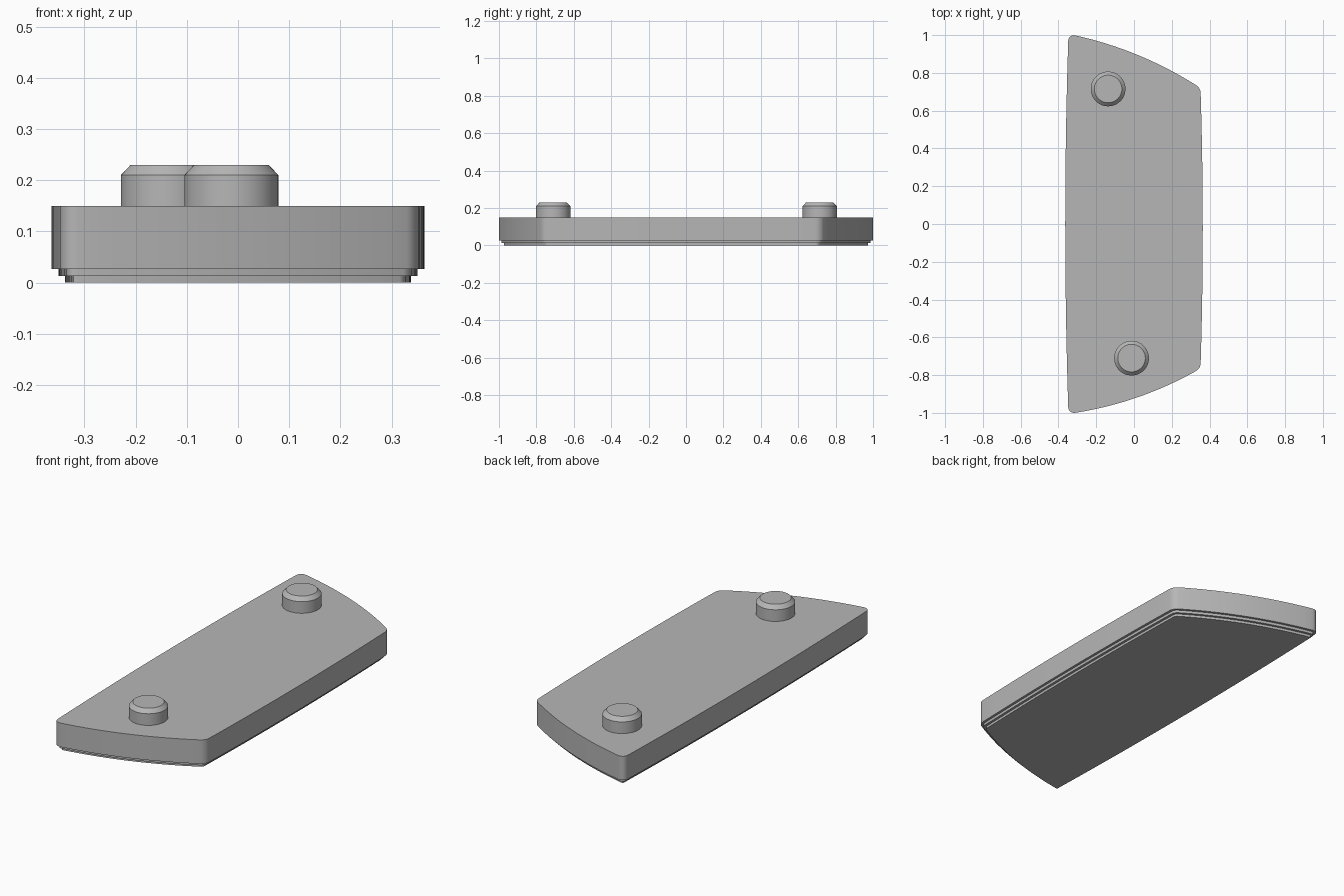
import bpy, bmesh, math
from mathutils import Vector

cube = bpy.data.objects.get("Cube")
if cube:
    bpy.data.objects.remove(cube)

gray = bpy.data.materials.new("plain_gray")
gray.use_nodes = True
gray.diffuse_color = (0.47, 0.47, 0.47, 1)
gray.node_tree.nodes["Principled BSDF"].inputs["Base Color"].default_value = gray.diffuse_color


def inset(ring, d):
    """Move every point of a counter-clockwise outline inward by d."""
    n = len(ring)
    out = []
    for i, p in enumerate(ring):
        a = (p - ring[i - 1]).normalized()
        b = (ring[(i + 1) % n] - p).normalized()
        t = (a + b).normalized()
        out.append(p + Vector((-t.y, t.x)) * d / max(t.dot(a), 0.5))
    return out


def loft(name, outline, steps):
    """Capped solid through (inset, height) steps of one outline."""
    bm = bmesh.new()
    rings = [[bm.verts.new((p.x, p.y, z)) for p in inset(outline, d)] for d, z in steps]
    n = len(outline)
    for lo, hi in zip(rings, rings[1:]):
        for i in range(n):
            j = (i + 1) % n
            bm.faces.new((lo[i], lo[j], hi[j], hi[i]))
    bm.faces.new(rings[0][::-1])
    bm.faces.new(rings[-1])
    mesh = bpy.data.meshes.new(name)
    bm.to_mesh(mesh)
    bm.free()
    mesh.materials.append(gray)
    obj = bpy.data.objects.new(name, mesh)
    bpy.context.collection.objects.link(obj)
    bpy.ops.object.select_all(action="DESELECT")
    obj.select_set(True)
    bpy.context.view_layer.objects.active = obj
    bpy.ops.object.shade_smooth_by_angle(angle=math.radians(30))
    return obj


# Plate corners: position, rounding length, bulge of the edge that follows
corners = [
    (Vector((-0.347, -1.005)), 0.035, 0.036),
    (Vector((0.352, -0.765)), 0.025, 0.012),
    (Vector((0.352, 0.72)), 0.025, 0.036),
    (Vector((-0.347, 1.006)), 0.035, 0.017),
]


def bowed_edge(i, count=16):
    a, ra, bulge = corners[i]
    b, rb, _ = corners[(i + 1) % len(corners)]
    d = b - a
    out = Vector((d.y, -d.x)).normalized()
    t0, t1 = ra / d.length, 1 - rb / d.length
    ts = [t0 + (t1 - t0) * k / count for k in range(count + 1)]
    return [a + d * t + out * (4 * bulge * t * (1 - t)) for t in ts]


def rounded_corner(p, corner, q, count=6):
    h1, h2 = p.lerp(corner, 0.55), q.lerp(corner, 0.55)
    ts = [k / count for k in range(1, count)]
    return [p * (1 - t) ** 3 + h1 * 3 * t * (1 - t) ** 2
            + h2 * 3 * t * t * (1 - t) + q * t ** 3 for t in ts]


edges = [bowed_edge(i) for i in range(len(corners))]
outline = []
for i, edge in enumerate(edges):
    k = (i + 1) % len(edges)
    outline += edge + rounded_corner(edge[-1], corners[k][0], edges[k][0])

# Plate with two stepped ledges at its base
loft("plate", outline, [(0.026, 0), (0.026, 0.013), (0.013, 0.013),
                        (0.013, 0.027), (0, 0.027), (0, 0.15)])

# Chamfered locating pegs
for name, x, y in (("back_peg", -0.137, 0.715), ("front_peg", -0.013, -0.71)):
    circle = [Vector((x + 0.092 * math.cos(a), y + 0.092 * math.sin(a)))
              for a in (math.tau * k / 48 for k in range(48))]
    loft(name, circle, [(0, 0.149), (0, 0.21), (0.019, 0.23)])
